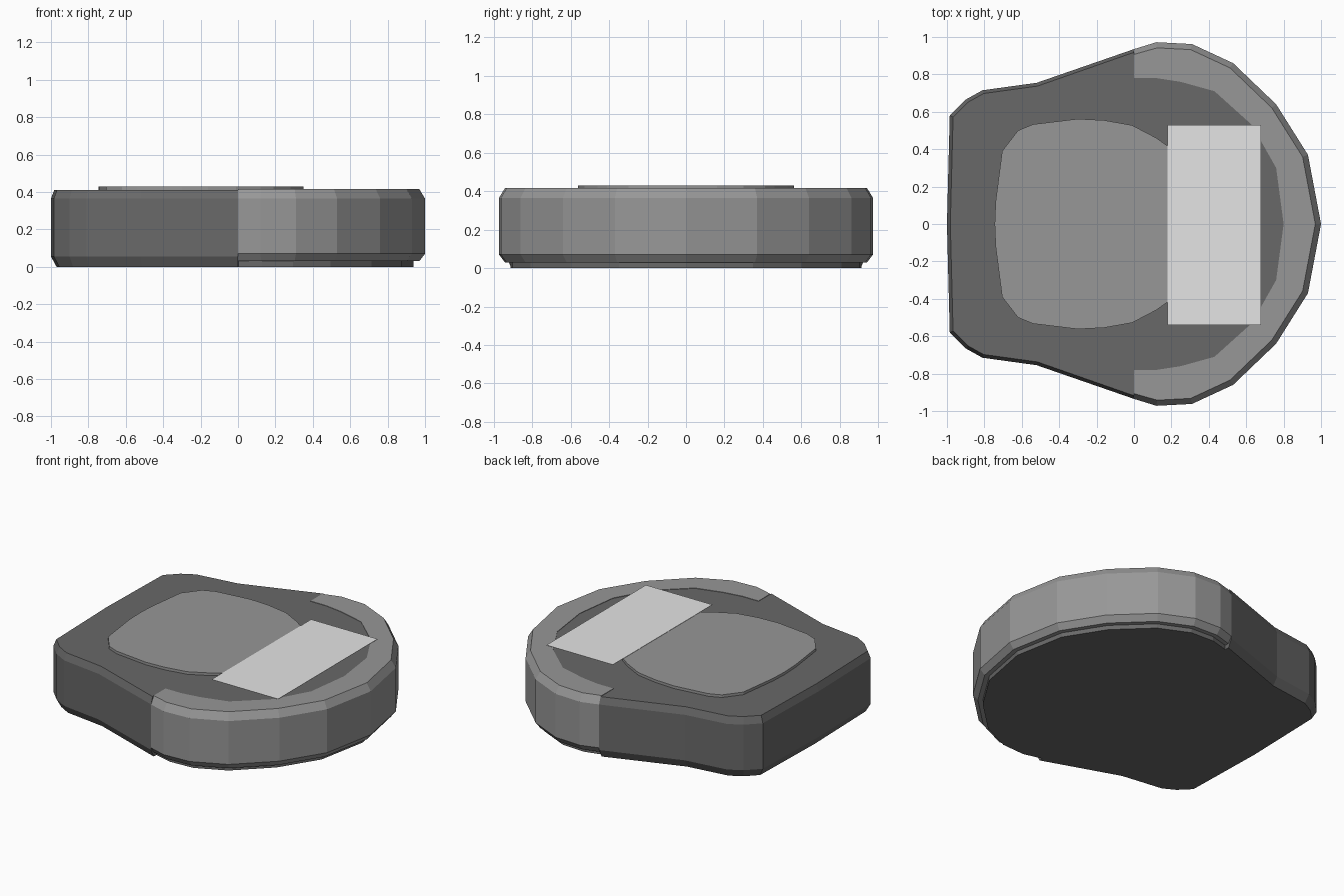
import bpy
import bmesh
from mathutils import Vector

cube = bpy.data.objects.get("Cube")
if cube:
    bpy.data.objects.remove(cube, do_unlink=True)


def material(name, v):
    m = bpy.data.materials.new(name)
    m.use_nodes = True
    m.diffuse_color = (v, v, v, 1)
    m.node_tree.nodes["Principled BSDF"].inputs["Base Color"].default_value = (v, v, v, 1)
    return m


DARK = material("dark grey", 0.14)
MID = material("mid grey", 0.31)
LIGHT = material("pale grey", 0.78)


def mirrored(half):
    """Closed outline, counter-clockwise, from its +y half (ends on y = 0)."""
    return half + [(x, -y) for x, y in reversed(half[1:-1])]


def inset(loop, dist):
    """Move each point of a closed outline inwards along its mitred normal."""
    out = []
    for i, p in enumerate(loop):
        p, a, b = Vector(p), Vector(loop[i - 1]), Vector(loop[(i + 1) % len(loop)])
        e, f = (p - a).normalized(), (b - p).normalized()
        n1, n2 = Vector((-e.y, e.x)), Vector((-f.y, f.x))
        q = p + (n1 + n2) * dist / (1 + n1.dot(n2))
        out.append((q.x, q.y))
    return out


def loft(name, rings, mat, closed=True):
    """Skin a stack of (outline, z) rings; closed outlines get end caps."""
    bm = bmesh.new()
    vs = [[bm.verts.new((x, y, z)) for x, y in pts] for pts, z in rings]
    n = len(vs[0])
    for lo, hi in zip(vs, vs[1:]):
        for i in range(n if closed else n - 1):
            j = (i + 1) % n
            bm.faces.new((lo[i], lo[j], hi[j], hi[i]))
    if closed:
        bm.faces.new(vs[0][::-1])
        bm.faces.new(vs[-1])
    else:
        # Close the cross-section ends of an open strip
        bm.faces.new([r[0] for r in vs])
        bm.faces.new([r[-1] for r in reversed(vs)])
        for i in range(n - 1):
            bm.faces.new((vs[-1][i], vs[-1][i + 1], vs[0][i + 1], vs[0][i]))
    bmesh.ops.recalc_face_normals(bm, faces=bm.faces)
    me = bpy.data.meshes.new(name)
    bm.to_mesh(me)
    bm.free()
    me.materials.append(mat)
    ob = bpy.data.objects.new(name, me)
    bpy.context.collection.objects.link(ob)
    return ob


# Shared body outline: rounded on +x, tapering to a blunt end on -x
nose = [(1, 0), (0.93, 0.37), (0.76, 0.64), (0.53, 0.86), (0.31, 0.962), (0.12, 0.972), (0, 0.935)]
tail = [(-0.52, 0.755), (-0.81, 0.715), (-0.9, 0.665), (-0.985, 0.58), (-1, 0)]
outline = mirrored(nose + tail)
k = len(nose)


# Dark core: full width on the tail, stepped in beneath the shell on the nose
def core_ring(dist):
    inner = inset(outline, 0.06)
    outer = inset(outline, dist)
    half = inner[:k - 1] + [(0.002, inner[k - 1][1]), (0, outer[k - 1][1])]
    half += outer[k:k + len(tail)]
    return mirrored(half)


loft("core_body", [(core_ring(0.03), 0), (core_ring(0.0), 0.055),
                   (core_ring(0.0), 0.365), (core_ring(0.018), 0.412)], DARK)


# Outer shell wrapping the rounded nose, with a broad rim on top
def arc(loop):
    half = [list(p) for p in loop[:k]]
    half[-1][0] = 0
    return [(x, -y) for x, y in reversed(half[1:])] + [tuple(p) for p in half]


rim = [(0.8, 0), (0.76, 0.3), (0.63, 0.53), (0.43, 0.71), (0.25, 0.76), (0.12, 0.78), (0, 0.78)]
loft("nose_shell", [(arc(inset(outline, 0.1)), 0.03), (arc(inset(outline, 0.03)), 0.03),
                    (arc(outline), 0.07), (arc(outline), 0.365),
                    (arc(inset(outline, 0.03)), 0.415), (arc(rim), 0.415),
                    (arc(rim), 0.39)], MID, closed=False)

# Raised rounded pad
pad = mirrored([(0.35, 0), (0.33, 0.16), (0.28, 0.3), (0.19, 0.41), (0.12, 0.46), (-0.01, 0.528),
                (-0.16, 0.555), (-0.3, 0.562), (-0.54, 0.533), (-0.62, 0.5), (-0.705, 0.39),
                (-0.74, 0.12), (-0.745, 0)])
loft("top_pad", [(pad, 0.405), (pad, 0.43)], MID)

# Pale rectangular label plate across the nose
plate = [(0.18, -0.54), (0.68, -0.54), (0.68, 0.53), (0.18, 0.53)]
loft("label_plate", [(plate, 0.431), (plate, 0.433)], LIGHT)
